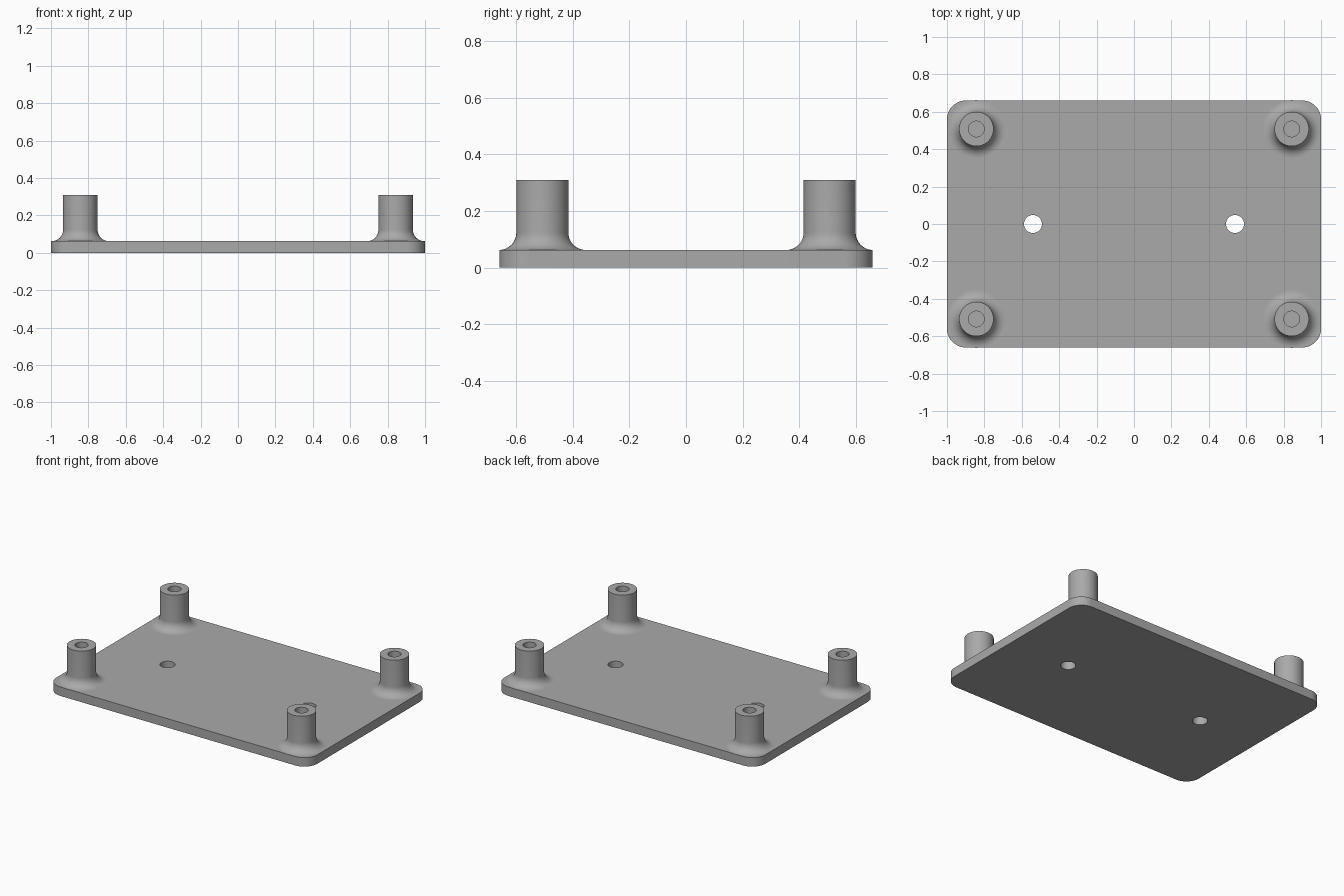
import bpy
import bmesh
from math import cos, sin, pi, radians

if "Cube" in bpy.data.objects:
    bpy.data.objects.remove(bpy.data.objects["Cube"], do_unlink=True)

# Dimensions
LENGTH, WIDTH, THICK, CORNER = 2.0, 1.32, 0.062, 0.1
POST_X, POST_Y, POST_TOP, POST_R = 0.843, 0.508, 0.31, 0.092
FILLET, BORE_R = 0.062, 0.042
HOLE_X, HOLE_R = 0.54, 0.048
SIDES = 64

grey = bpy.data.materials.new("plain grey")
grey.use_nodes = True
colour = (0.4, 0.4, 0.4, 1)
grey.diffuse_color = colour
grey.node_tree.nodes["Principled BSDF"].inputs["Base Color"].default_value = colour


def activate(obj):
    bpy.ops.object.select_all(action="DESELECT")
    obj.select_set(True)
    bpy.context.view_layer.objects.active = obj


def add_object(name, bm):
    bmesh.ops.recalc_face_normals(bm, faces=bm.faces)
    mesh = bpy.data.meshes.new(name)
    bm.to_mesh(mesh)
    bm.free()
    mesh.materials.append(grey)
    obj = bpy.data.objects.new(name, mesh)
    bpy.context.collection.objects.link(obj)
    return obj


def smooth(obj):
    activate(obj)
    bpy.ops.object.shade_smooth_by_angle(angle=radians(30))


# Base plate with rounded corners
bm = bmesh.new()
bmesh.ops.create_cube(bm, size=1)
bmesh.ops.scale(bm, vec=(LENGTH, WIDTH, THICK), verts=bm.verts)
bmesh.ops.translate(bm, vec=(0, 0, THICK / 2), verts=bm.verts)
uprights = [e for e in bm.edges if abs(e.verts[0].co.z - e.verts[1].co.z) > THICK / 2]
bmesh.ops.bevel(bm, geom=uprights, offset=CORNER, segments=12, profile=0.5, affect="EDGES")
plate = add_object("base_plate", bm)

# Two mounting holes through the plate
bm = bmesh.new()
for side in (-1, 1):
    made = bmesh.ops.create_cone(bm, cap_ends=True, segments=SIDES,
                                 radius1=HOLE_R, radius2=HOLE_R, depth=0.4)
    bmesh.ops.translate(bm, vec=(side * HOLE_X, 0, 0), verts=made["verts"])
cutter = add_object("hole_cutter", bm)
cutter.hide_render = True
cut = plate.modifiers.new("mounting_holes", "BOOLEAN")
cut.operation = "DIFFERENCE"
cut.solver = "EXACT"
cut.object = cutter
activate(plate)
bpy.ops.object.modifier_apply(modifier=cut.name)
bpy.data.objects.remove(cutter, do_unlink=True)
smooth(plate)

# Standoff profile: bore floor, bore wall, rim, outer wall, flared foot
profile = [(0, THICK + 0.002), (BORE_R, THICK + 0.002), (BORE_R, POST_TOP), (POST_R, POST_TOP)]
for i in range(13):
    a = pi / 2 * i / 12
    profile.append((POST_R + FILLET * (1 - cos(a)), THICK + FILLET * (1 - sin(a))))

# Four hollow standoffs turned from the profile
for x_name, sx in (("right", -1), ("left", 1)):
    for y_name, sy in (("front", -1), ("back", 1)):
        bm = bmesh.new()
        verts = [bm.verts.new((r, 0, z)) for r, z in profile]
        edges = [bm.edges.new(pair) for pair in zip(verts, verts[1:])]
        bmesh.ops.spin(bm, geom=verts + edges, cent=(0, 0, 0), axis=(0, 0, 1),
                       angle=2 * pi, steps=SIDES, use_merge=True)
        bmesh.ops.remove_doubles(bm, verts=bm.verts, dist=0.00001)
        post = add_object(f"{y_name}_{x_name}_standoff", bm)
        # Make sure the open shell faces outward
        rim = max(post.data.polygons, key=lambda p: p.center.z + abs(p.normal.z))
        if rim.normal.z < 0:
            post.data.flip_normals()
        post.location = (sx * POST_X, sy * POST_Y, 0)
        smooth(post)
